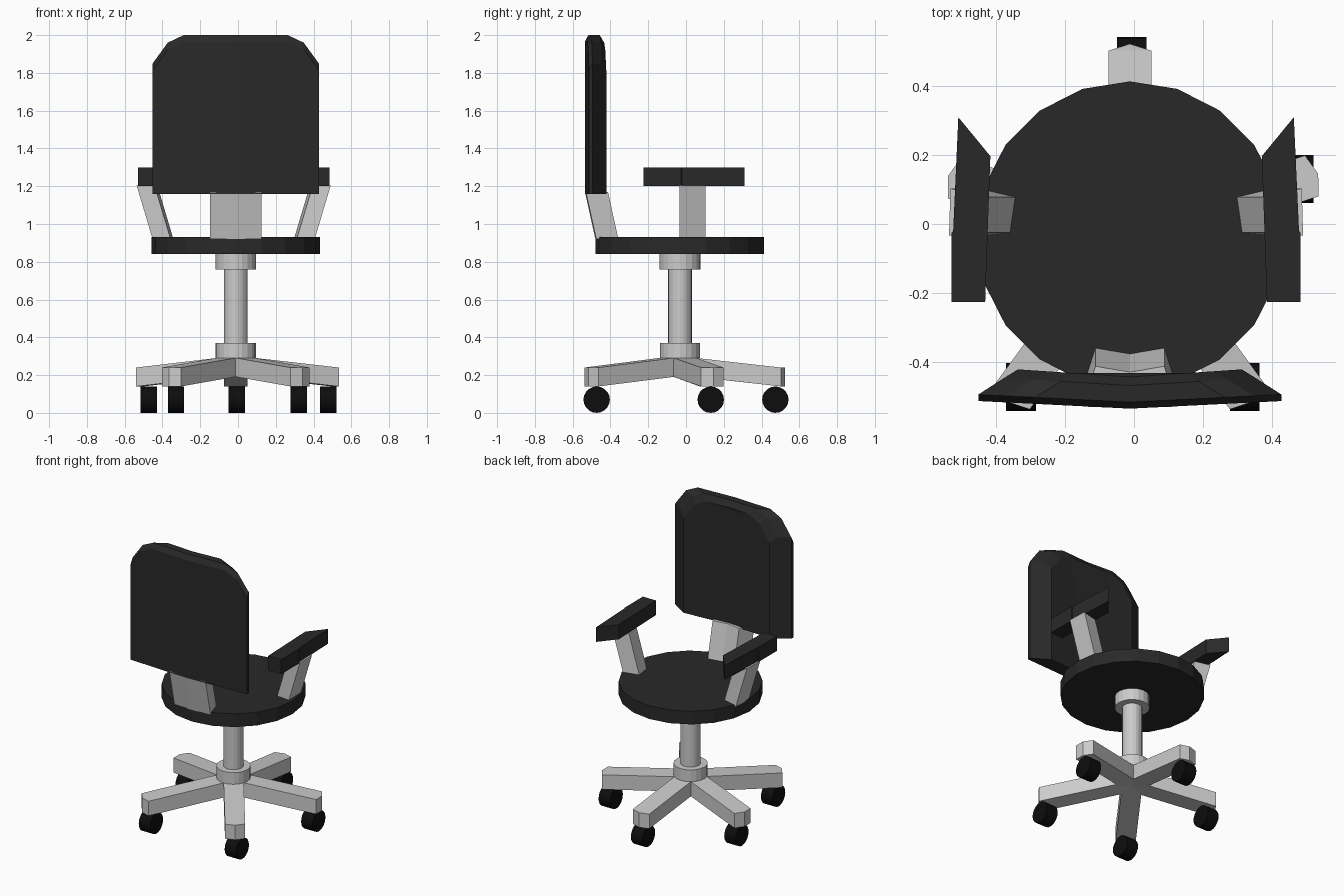
import bpy, bmesh
from math import sin, cos, pi, radians

if "Cube" in bpy.data.objects:
    bpy.data.objects.remove(bpy.data.objects["Cube"])

CX, CY = -0.012, -0.032          # axis of the swivel column


def material(name, v):
    m = bpy.data.materials.new(name)
    m.diffuse_color = (v, v, v, 1)
    m.use_nodes = True
    m.node_tree.nodes["Principled BSDF"].inputs["Base Color"].default_value = m.diffuse_color
    return m


padding = material("dark_padding", 0.022)
rubber = material("black_rubber", 0.004)


def loft(name, rings, mat=None):
    """Closed solid through equal-length rings of points."""
    bm = bmesh.new()
    vs = [[bm.verts.new(p) for p in r] for r in rings]
    n = len(rings[0])
    for a, b in zip(vs, vs[1:]):
        for i in range(n):
            j = (i + 1) % n
            bm.faces.new((a[i], a[j], b[j], b[i]))
    caps = [bm.faces.new(vs[0]), bm.faces.new(vs[-1])]
    bmesh.ops.triangulate(bm, faces=caps)
    bmesh.ops.recalc_face_normals(bm, faces=bm.faces)
    me = bpy.data.meshes.new(name)
    bm.to_mesh(me)
    bm.free()
    ob = bpy.data.objects.new(name, me)
    bpy.context.collection.objects.link(ob)
    if mat:
        me.materials.append(mat)
    return ob


def disc(name, r, z0, z1, mat=None, n=20):
    ring = [(CX + r * cos(2 * pi * i / n), CY + r * sin(2 * pi * i / n)) for i in range(n)]
    return loft(name, [[(x, y, z) for x, y in ring] for z in (z0, z1)], mat)


# Seat and column
disc("seat", 0.446, 0.84, 0.93, padding)
disc("column", 0.063, 0.30, 0.84)
disc("upper_collar", 0.108, 0.76, 0.84)
disc("lower_collar", 0.106, 0.29, 0.37)

# Five-legged star base, sloping down to the tips
W = 0.0625
bm = bmesh.new()
tops = {}
for k, length in enumerate((0.575, 0.555, 0.555, 0.60, 0.60)):
    a = radians(18 + 72 * k)
    notch = W / math_tan36 if (math_tan36 := sin(pi / 5) / cos(pi / 5)) else 0
    pts = [(0, 0), (notch, -W), (length - 0.02, -W), (length, 0), (length - 0.02, W), (notch, W)]
    rows = []
    for z in (0.20, 0.30):
        rows.append([bm.verts.new((CX + u * cos(a) - v * sin(a), CY + u * sin(a) + v * cos(a),
                                   z - 0.06 * min(1, u / (length - 0.02)))) for u, v in pts])
    bm.faces.new(rows[0][::-1])
    bm.faces.new(rows[1])
    for i in range(1, 5):
        bm.faces.new((rows[0][i], rows[0][i + 1], rows[1][i + 1], rows[1][i]))
bmesh.ops.remove_doubles(bm, verts=bm.verts, dist=0.0005)
bmesh.ops.triangulate(bm, faces=[f for f in bm.faces if len(f.verts) > 4])
bmesh.ops.recalc_face_normals(bm, faces=bm.faces)
me = bpy.data.meshes.new("star_base")
bm.to_mesh(me)
bm.free()
bpy.context.collection.objects.link(bpy.data.objects.new("star_base", me))

# Wheels
for i, (x, y) in enumerate([(-0.006, 0.473), (-0.473, 0.131), (0.478, 0.131),
                            (-0.328, -0.473), (0.322, -0.473)]):
    ring = [(y + 0.07 * cos(2 * pi * k / 20), 0.07 + 0.07 * sin(2 * pi * k / 20)) for k in range(20)]
    loft(f"wheel_{i + 1}", [[(x + d, p, q) for p, q in ring] for d in (-0.043, 0.043)], rubber)

# Arms, mirrored about the chair's middle
pad = [(-0.53, -0.226), (-0.432, -0.226), (-0.425, -0.026), (-0.417, 0.197),
       (-0.51, 0.31), (-0.525, -0.02), (-0.53, -0.026)]
post = [(-0.342, 0.078), (-0.357, -0.025), (-0.452, -0.034), (-0.448, 0.103)]
for side, m in (("left", 1), ("right", -1)):
    def fx(x):
        return -0.023 + m * (x + 0.023)
    loft(f"{side}_arm_pad", [[(fx(x), y, z) for x, y in pad] for z in (1.20, 1.30)], padding)
    loft(f"{side}_arm_post", [[(fx(x + d), y, z) for x, y in post]
                              for d, z in ((0, 0.92), (-0.085, 1.205))])

# Back support
sup = [(-0.137, -0.475), (0, -0.48), (0.137, -0.475), (0.10, -0.358), (0, -0.375), (-0.10, -0.358)]
loft("back_support", [[(CX + x, y + d, z) for x, y in sup]
                      for d, z in ((0, 0.92), (-0.055, 1.17))])


# Backrest: clipped-corner outlines, bowed backwards in the middle
def outline(y, hw, top):
    half = [(hw, 1.16), (hw, top - 0.15), (hw - 0.08, top - 0.04), (hw - 0.165, top)]
    pts = [(0, 1.16)] + half + [(0, top)] + [(-x, z) for x, z in half[::-1]]
    return [(CX + x, y - 0.022 * (1 - abs(x) / hw), z) for x, z in pts]


loft("backrest", [outline(-0.514, 0.44, 1.965), outline(-0.495, 0.44, 2.0),
                  outline(-0.447, 0.365, 2.0), outline(-0.422, 0.325, 1.96)], padding)
